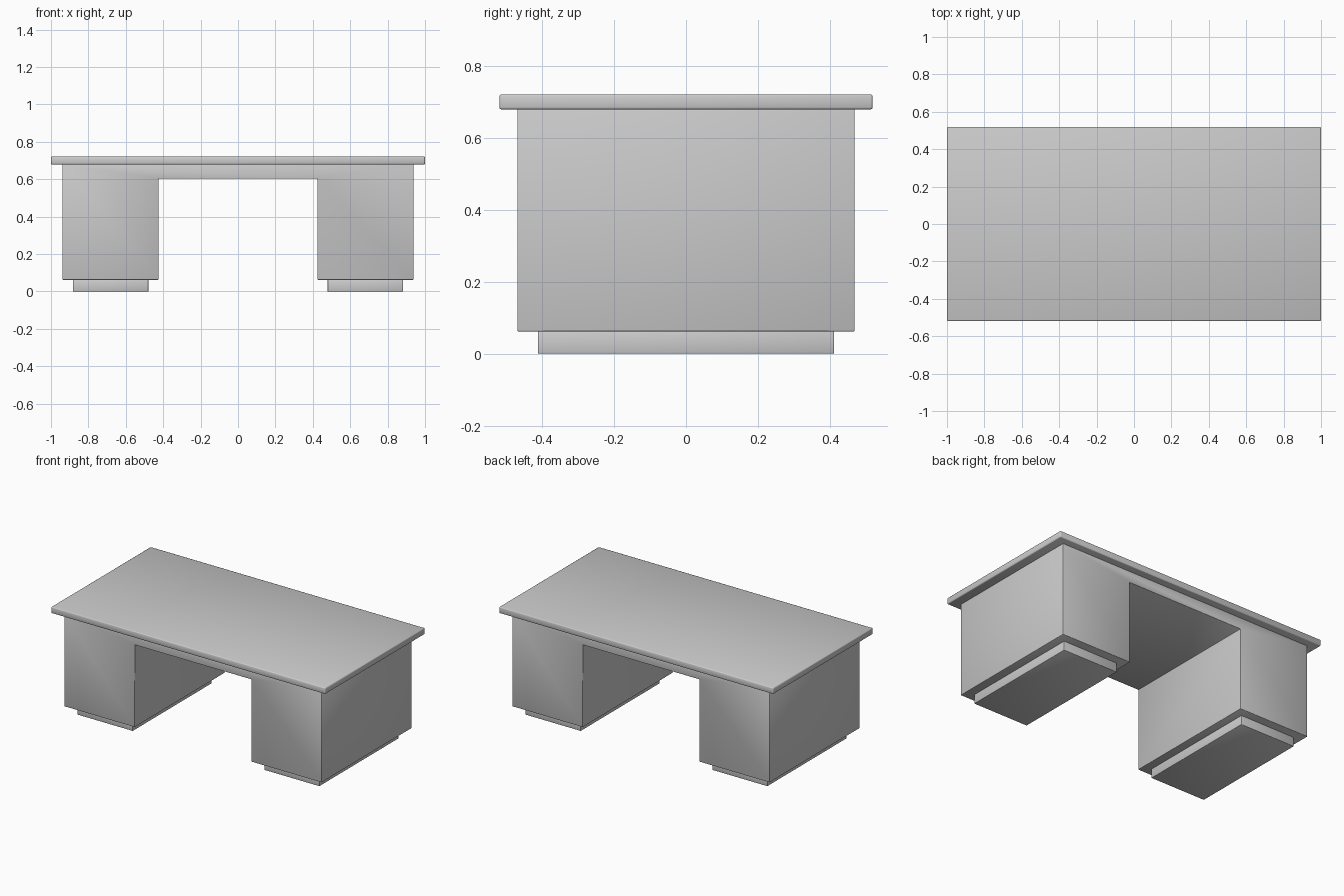
import bpy, bmesh

if "Cube" in bpy.data.objects:
    bpy.data.objects.remove(bpy.data.objects["Cube"])


def finish(name, bm, bevel):
    bmesh.ops.recalc_face_normals(bm, faces=bm.faces)
    mesh = bpy.data.meshes.new(name)
    bm.to_mesh(mesh)
    bm.free()
    ob = bpy.data.objects.new(name, mesh)
    bpy.context.collection.objects.link(ob)
    for p in mesh.polygons:
        p.use_smooth = True
    mod = ob.modifiers.new("soft_edges", "BEVEL")
    mod.width = bevel
    mod.segments = 2
    mod.limit_method = 'ANGLE'
    return ob


def extrude_profile(name, points, half_depth, bevel):
    """Extrude an x/z outline along y, centred on y = 0."""
    bm = bmesh.new()
    face = bm.faces.new([bm.verts.new((x, -half_depth, z)) for x, z in points])
    out = bmesh.ops.extrude_face_region(bm, geom=[face])
    verts = [v for v in out["geom"] if isinstance(v, bmesh.types.BMVert)]
    bmesh.ops.translate(bm, verts=verts, vec=(0, 2 * half_depth, 0))
    return finish(name, bm, bevel)


def rect(x0, x1, z0, z1):
    return [(x0, z0), (x1, z0), (x1, z1), (x0, z1)]


# Desk top slab
extrude_profile("desk_top", rect(-1, 1, 0.679, 0.721), 0.519, 0.006)

# Body: two pedestals joined by a frieze above the open kneehole
half = [(0.425, 0.604), (0.425, 0.062), (0.938, 0.062), (0.938, 0.679)]
outline = half + [(-x, z) for x, z in reversed(half)]
extrude_profile("desk_body", outline, 0.469, 0.003)

# Recessed plinths under the pedestals
for side, s in (("left", -1), ("right", 1)):
    extrude_profile(side + "_plinth", rect(s * 0.479, s * 0.882, 0.0, 0.062), 0.412, 0.003)
